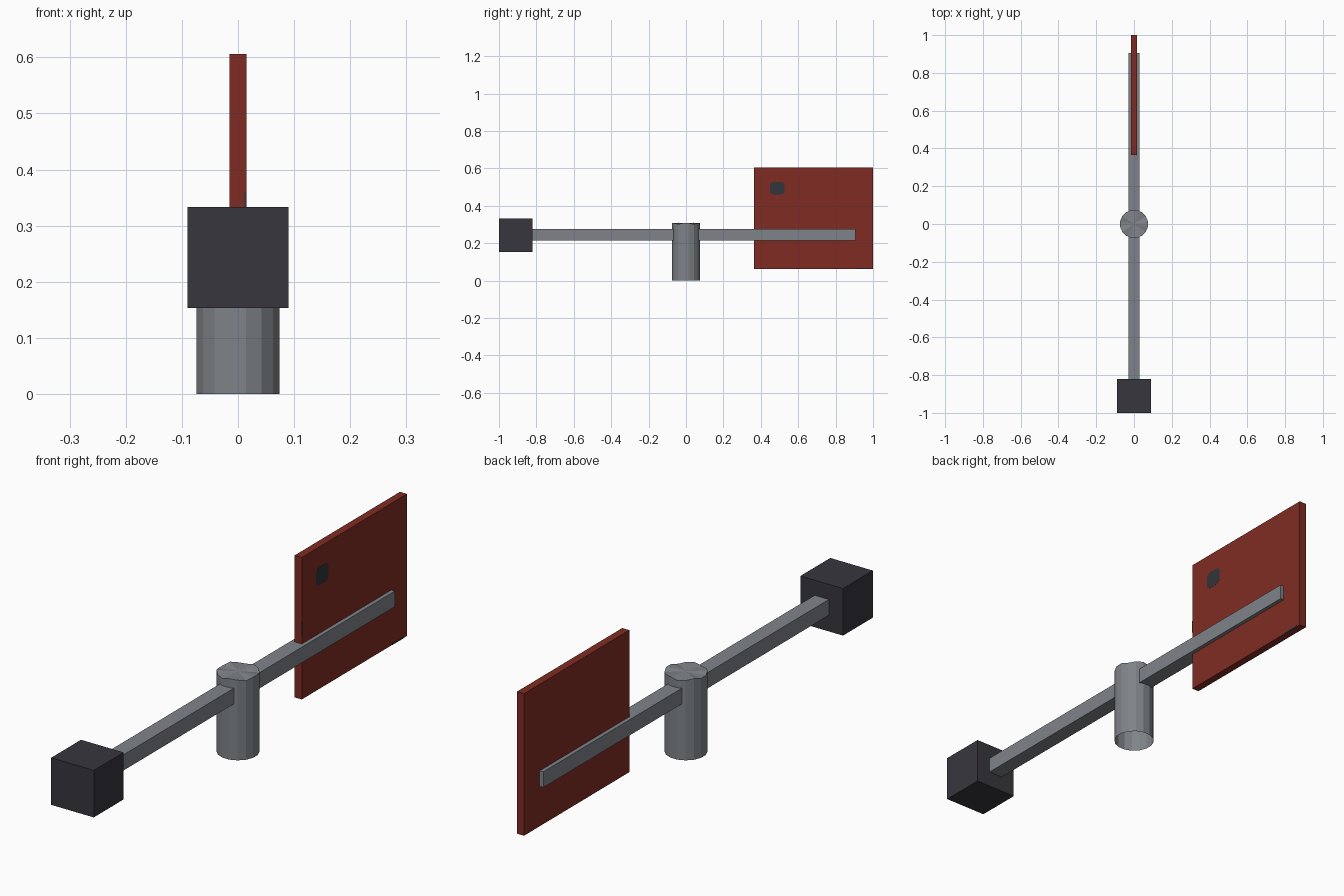
import bpy, bmesh
from math import pi, sin, cos

cube = bpy.data.objects.get("Cube")
if cube:
    bpy.data.objects.remove(cube, do_unlink=True)


def material(name, r, g, b):
    """Flat colour from 8-bit display values, stored as linear."""
    col = tuple((c / 255) ** 2.2 for c in (r, g, b)) + (1.0,)
    m = bpy.data.materials.new(name)
    m.diffuse_color = col
    m.use_nodes = True
    m.node_tree.nodes["Principled BSDF"].inputs["Base Color"].default_value = col
    return m


GREY = material("grey metal", 126, 131, 136)
RED = material("rusty red", 127, 48, 39)
DARK = material("dark iron", 58, 57, 64)
SPOT = material("slate spot", 52, 56, 60)


def finish(name, bm, mat):
    mesh = bpy.data.meshes.new(name)
    bmesh.ops.recalc_face_normals(bm, faces=bm.faces)
    bm.to_mesh(mesh)
    bm.free()
    mesh.materials.append(mat)
    ob = bpy.data.objects.new(name, mesh)
    bpy.context.collection.objects.link(ob)
    return ob


def box(name, lo, hi, mat):
    bm = bmesh.new()
    bmesh.ops.create_cube(bm, size=1)
    for v in bm.verts:
        v.co = [(a + b) / 2 + c * (b - a) for a, b, c in zip(lo, hi, v.co)]
    return finish(name, bm, mat)


# Hub: tube open below, with a crumpled cap
SIDES, R = 16, 0.075
bm = bmesh.new()
bottom, top = [], []
for i in range(SIDES):
    a = 2 * pi * (i + 0.5) / SIDES
    x, y = R * cos(a), R * sin(a)
    bottom.append(bm.verts.new((x, y, 0)))
    top.append(bm.verts.new((x, y, 0.306 + 0.004 * cos(5 * a))))
centre = bm.verts.new((0, 0, 0.306))
for i in range(SIDES):
    j = (i + 1) % SIDES
    bm.faces.new((bottom[i], bottom[j], top[j], top[i]))
    bm.faces.new((top[i], top[j], centre))
finish("hub", bm, GREY)

# Cross arm, counterweight and tail panel
box("arm", (-0.03, -0.83, 0.215), (0.03, 0.905, 0.275), GREY)
box("counterweight", (-0.09, -1, 0.153), (0.09, -0.82, 0.333), DARK)
box("tail_panel", (-0.015, 0.364, 0.063), (0.015, 1, 0.606), RED)

# Painted spot on the left face of the panel, an octagon plate
bm = bmesh.new()
ring = []
for sy, sz in ((1, 1), (-1, 1), (-1, -1), (1, -1)):
    corner = [(0.038, 0.022), (0.024, 0.034)]
    if sy * sz < 0:
        corner.reverse()
    for dy, dz in corner:
        ring.append(bm.verts.new((0.0145, 0.488 + sy * dy, 0.494 + sz * dz)))
face = bm.faces.new(ring)
moved = bmesh.ops.extrude_face_region(bm, geom=[face])["geom"]
bmesh.ops.translate(bm, vec=(0.001, 0, 0),
                    verts=[v for v in moved if isinstance(v, bmesh.types.BMVert)])
finish("panel_spot", bm, SPOT)

# Small marks on the panel's edges
box("edge_mark", (0.012, 0.3635, 0.31), (0.0155, 0.367, 0.36), SPOT)
box("lower_mark", (0.012, 0.91, 0.0625), (0.0155, 0.98, 0.069), SPOT)
